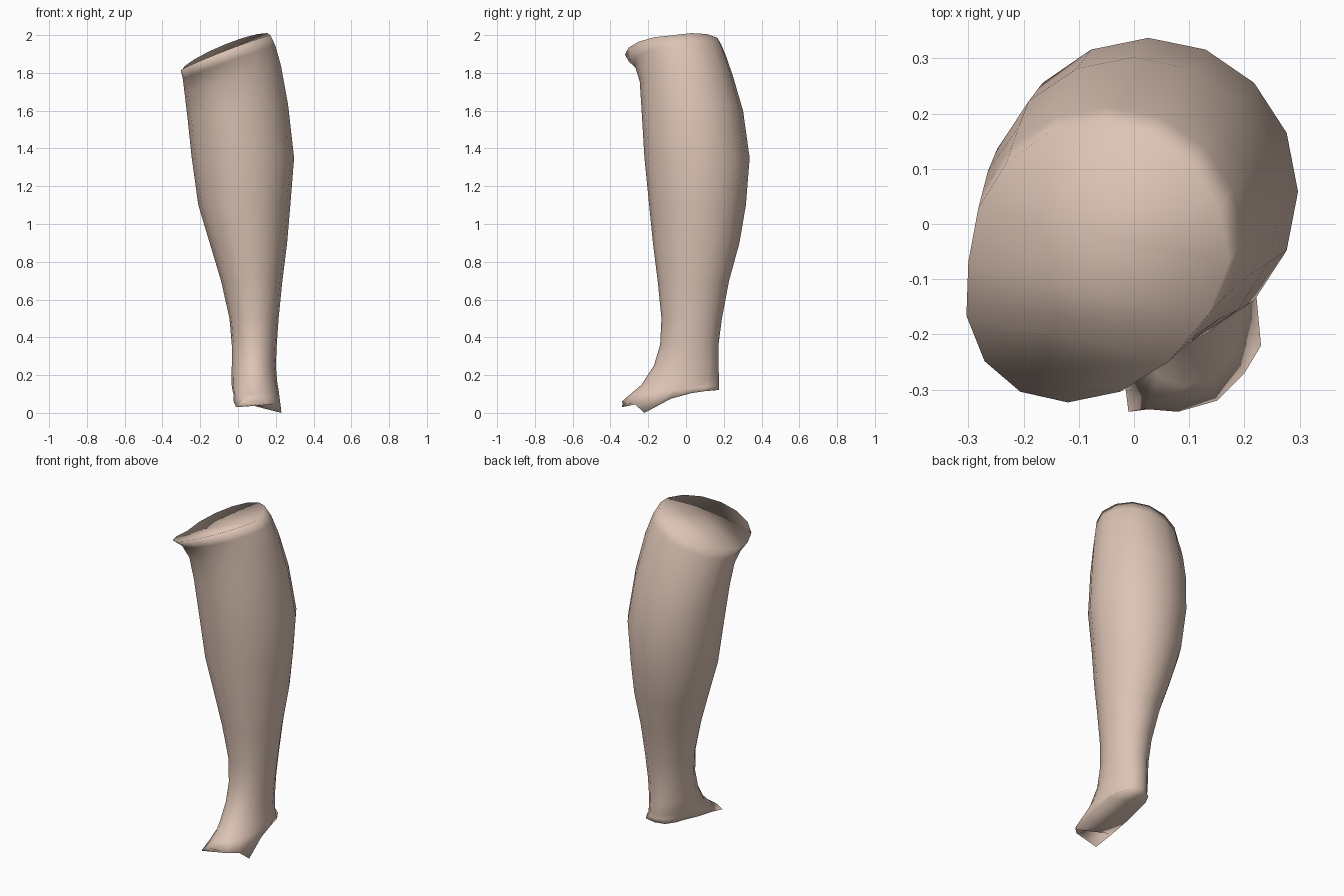
import bpy, bmesh
from math import sin, cos, pi

if "Cube" in bpy.data.objects:
    bpy.data.objects.remove(bpy.data.objects["Cube"])

N = 16  # sides; index 0 = front, 4 = right, 8 = back, 12 = left


def ring(x0, x1, y0, y1, z, sx=0.0, sy=0.0, saddle=0.0, shear=0.0):
    """Elliptical cross-section with bounds, tilt, and optional front lean."""
    cx, cy, rx, ry = (x0 + x1) / 2, (y0 + y1) / 2, (x1 - x0) / 2, (y1 - y0) / 2
    pts = []
    for k in range(N):
        a = -pi / 2 + 2 * pi * k / N
        dx, dy = rx * cos(a), ry * sin(a)
        pts.append((cx + dx + shear * min(0, dy), cy + dy,
                    z + sx * dx + sy * dy + saddle * abs(sin(a))))
    return pts


# Ragged ankle opening around the cut foot
foot_edge = [
    (.08, -.34, .06), (.15, -.32, .05), (.20, -.27, .045), (.23, -.22, 0),
    (.215, -.08, .075), (.205, .03, .105), (.195, .10, .115), (.16, .16, .12),
    (.09, .175, .12), (.03, .16, .12), (0, .10, .115), (-.01, .02, .105),
    (-.02, -.09, .085), (-.025, -.22, .065), (-.01, -.34, .03), (.02, -.335, .055)]

# Cross-sections from foot to knee
rings = [
    foot_edge,
    ring(-.03, .215, -.295, .175, .122, 0, .10),
    ring(-.035, .208, -.235, .175, .16, 0, .05),
    ring(-.033, .20, -.17, .172, .25),
    ring(-.033, .205, -.137, .172, .36),
    ring(-.045, .215, -.13, .19, .50),
    ring(-.09, .235, -.15, .228, .70),
    ring(-.15, .26, -.175, .283, .90),
    ring(-.21, .277, -.195, .317, 1.10),
    ring(-.245, .297, -.22, .337, 1.35),
    ring(-.268, .265, -.235, .302, 1.60, .12),
    ring(-.284, .228, -.245, .248, 1.77, .26, .06),
    ring(-.292, .198, -.275, .212, 1.855, .36, .08, .015, .1),
    ring(-.30, .172, -.323, .185, 1.905, .40, .11, .02, .22),
]

bm = bmesh.new()
loops = [[bm.verts.new(p) for p in r] for r in rings]

# Skin between sections
for a, b in zip(loops, loops[1:]):
    for k in range(N):
        j = (k + 1) % N
        bm.faces.new((a[k], a[j], b[j], b[k]))


# Closed ends, bridged left to right
def cap(loop):
    for i in range(N // 2):
        quad = [loop[i], loop[i + 1], loop[N - i - 1], loop[-i % N]]
        bm.faces.new(list(dict.fromkeys(quad)))


cap(loops[0])
cap(loops[-1])
bmesh.ops.recalc_face_normals(bm, faces=bm.faces)
for f in bm.faces:
    f.smooth = True

mesh = bpy.data.meshes.new("lower_leg")
bm.to_mesh(mesh)
bm.free()
leg = bpy.data.objects.new("lower_leg", mesh)
bpy.context.collection.objects.link(leg)

# Skin colour
mat = bpy.data.materials.new("skin")
mat.diffuse_color = (0.72, 0.55, 0.46, 1)
mat.use_nodes = True
mat.node_tree.nodes["Principled BSDF"].inputs["Base Color"].default_value = mat.diffuse_color
mesh.materials.append(mat)
